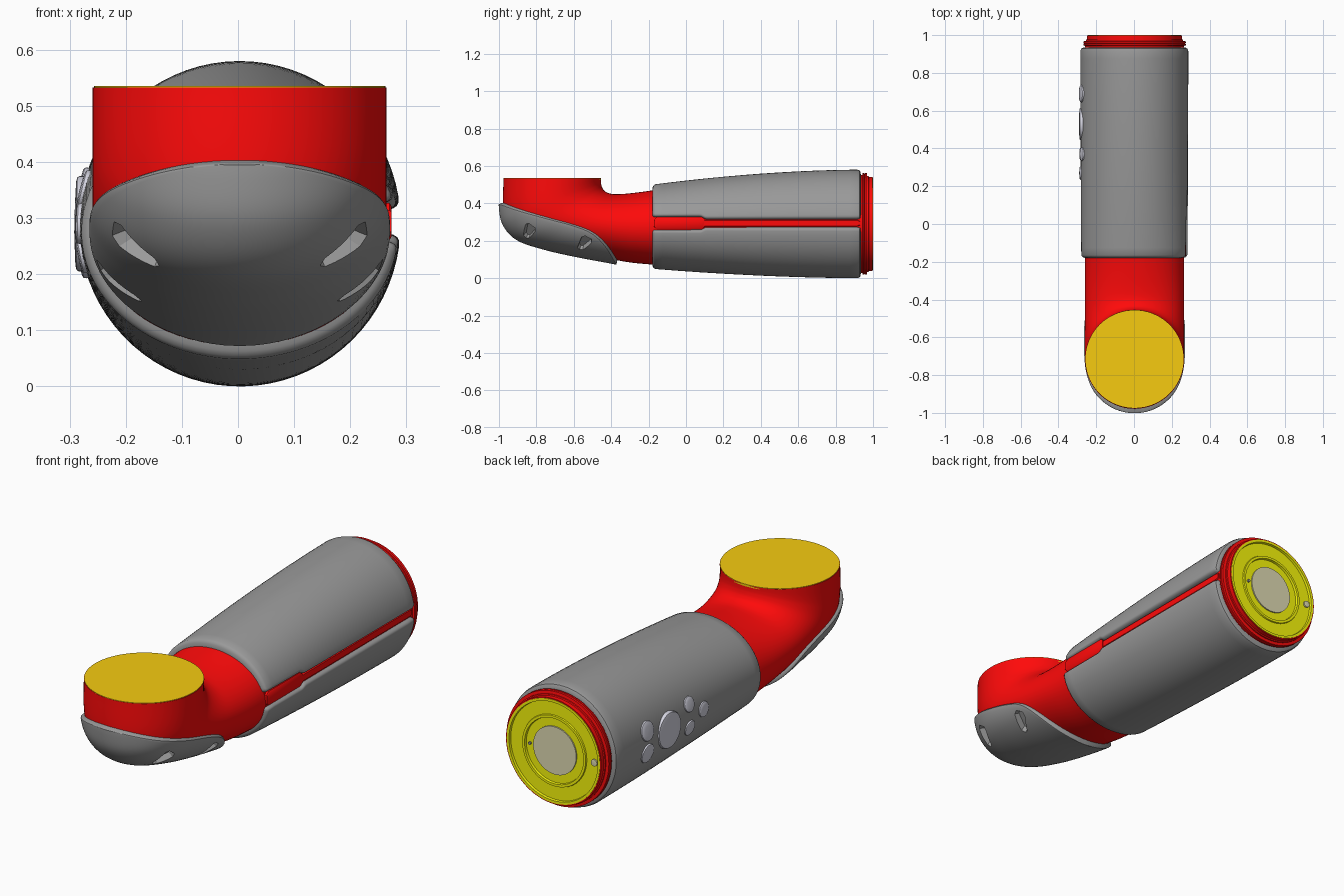
import bpy, bmesh
from math import pi, sin, cos, acos, asin, sqrt
from mathutils import Vector
from mathutils.bvhtree import BVHTree

if "Cube" in bpy.data.objects:
    bpy.data.objects.remove(bpy.data.objects["Cube"])


def material(name, rgb):
    m = bpy.data.materials.new(name)
    m.diffuse_color = (*rgb, 1)
    m.use_nodes = True
    m.node_tree.nodes["Principled BSDF"].inputs["Base Color"].default_value = m.diffuse_color
    return m


RED = material("red", (1.0, 0.003, 0.003))
GOLD = material("gold", (0.93, 0.6, 0.005))
YELLOW = material("yellow", (0.95, 0.95, 0.003))
BEIGE = material("beige", (0.74, 0.71, 0.45))
SILVER = material("silver", (0.66, 0.66, 0.75))
GREY = material("dark_grey", (0.32, 0.32, 0.32))


def loft(name, rows, mat=None, fill=True):
    """Skin closed loops of points into a solid."""
    bm = bmesh.new()
    vs = [[bm.verts.new(p) for p in r] for r in rows]
    n = len(rows[0])
    for a, b in zip(vs, vs[1:]):
        for i in range(n):
            j = (i + 1) % n
            bm.faces.new((a[i], a[j], b[j], b[i]))
    if fill:
        bm.faces.new(vs[0][::-1])
        bm.faces.new(vs[-1])
    bmesh.ops.recalc_face_normals(bm, faces=bm.faces)
    me = bpy.data.meshes.new(name)
    bm.to_mesh(me)
    bm.free()
    ob = bpy.data.objects.new(name, me)
    bpy.context.collection.objects.link(ob)
    if mat:
        me.materials.append(mat)
    return ob


def ellipse(c, u, w, n=72):
    return [c + u * cos(2 * pi * i / n) + w * sin(2 * pi * i / n) for i in range(n)]


def lathe(name, c, axis, profile, mat, n=72):
    """Revolve (radius, height) points about an axis through c."""
    axis = Vector(axis).normalized()
    u = axis.orthogonal().normalized()
    w = axis.cross(u)
    return loft(name, [ellipse(Vector(c) + axis * h, u * r, w * r, n) for r, h in profile], mat)


LIP = [(0, .03), (.002, .013), (.006, .005), (.012, .001), (.02, 0)]


def shell_loop(c, u, w, phi, dr, thick, n=44):
    """Closed cross-section of a curved plate: arc +-phi about u, with rounded lips."""
    edge = [(phi - min(o / .27, phi * (.1 + o * 20)) if o else phi, d) for o, d in LIP]
    a_in = edge[-1][0]
    arc = [(-a, d) for a, d in edge]
    arc += [(a_in * (2 * i / n - 1), 0) for i in range(1, n)]
    arc += [(a, d) for a, d in reversed(edge)]
    full = [(a, min(thick * .9, d + dr)) for a, d in arc] + [(a, thick) for a, d in reversed(arc)]
    return [c + u * (1 - d / u.length) * cos(a) + w * (1 - d / w.length) * sin(a) for a, d in full]


def catmull(keys, t):
    t = min(max(t, 0), 1) * (len(keys) - 1)
    i = min(int(t), len(keys) - 2)
    f = t - i
    k = [Vector(keys[min(max(j, 0), len(keys) - 1)]) for j in range(i - 1, i + 3)]
    return .5 * (2 * k[1] + (k[2] - k[0]) * f + (2 * k[0] - 5 * k[1] + 4 * k[2] - k[3]) * f * f
                 + (3 * k[1] - k[0] - 3 * k[2] + k[3]) * f ** 3)


# Elbow: each key is inner-bend point (y, z) and outer-bend point (y, z)
ELBOW = [(-.16, .472, -.16, .047), (-.26, .458, -.30, .06), (-.34, .45, -.44, .085),
         (-.395, .45, -.60, .115), (-.43, .462, -.76, .152), (-.446, .48, -.90, .20),
         (-.453, .50, -.975, .275), (-.455, .517, -1.0, .37), (-.455, .533, -1.0, .533)]


def section(t):
    k = catmull(ELBOW, t)
    return Vector((0, k[0], k[1])), Vector((0, k[2], k[3]))


rows = []
for i in range(57):
    top, bot = section(i / 56)
    bot += (top - bot).normalized() * .024
    rows.append(ellipse((top + bot) / 2, (bot - top) / 2, Vector((.262, 0, 0))))
elbow = loft("elbow", rows, RED)
lathe("elbow_top_plate", (0, -.715, .525), (0, 0, 1), [(.26, 0), (.26, .0105)], GOLD)

# Heel guard: part of the elbow skin lying below a curve drawn in the side view
RIM = [(-1.02, .404), (-.9, .366), (-.75, .327), (-.6, .287), (-.5, .245), (-.43, .175), (-.37, .07)]
rim = [catmull(RIM, i / 60) for i in range(61)] + [Vector((-.3, -.1)), Vector((1, -2))]


def covered(p):
    for a, b in zip(rim, rim[1:]):
        if a.x <= p.y <= b.x:
            return p.z < a.y + (b.y - a.y) * (p.y - a.x) / (b.x - a.x)
    return False


inside = [i / 2000 for i in range(2001) if covered(section(i / 2000)[1])]
lo, hi = inside[0], inside[-1]
rows, N = [], 60
for i in range(N + 1):
    top, bot = section((lo + hi) / 2 - (hi - lo) / 2 * cos(pi * i / N))
    a, b = 0, 1
    for _ in range(24):
        m = (a + b) / 2
        a, b = (m, b) if covered(bot.lerp(top, m)) else (a, m)
    phi = max(acos(1 - 2 * a), .03)
    dr = {0: .03, 1: .008, N - 1: .008, N: .03}.get(i, 0)
    rows.append(shell_loop((top + bot) / 2, (bot - top) / 2, Vector((.272, 0, 0)), phi, dr, .06))
guard = loft("heel_guard", rows, GREY)

# Wedge-shaped pockets in the guard, two per side
tree = BVHTree.FromPolygons([v.co.copy() for v in guard.data.vertices],
                            [tuple(p.vertices) for p in guard.data.polygons])
WEDGE = [(-.062, -.012), (-.05, -.026), (.035, -.034), (.056, -.022), (.056, .022), (.035, .032), (-.05, .008)]
for s in (-1, 1):
    for y, z, run in ((-.847, .248, (.08, .05, .075)), (-.55, .184, (.05, .05, .065))):
        hit, nrm, _, _ = tree.ray_cast(Vector((s, y, z)), Vector((-s, 0, 0)))
        if hit is None:
            continue
        if nrm.x * s < 0:
            nrm = -nrm
        u = Vector((run[0] * s, run[1], run[2]))
        u = (u - nrm * u.dot(nrm)).normalized()
        v = nrm.cross(u) * s
        for target, k in ((guard, 1), (elbow, 1.3)):
            cut = loft("pocket_cutter", [[hit + (u * a + v * b) * k * g + nrm * h * k for a, b in WEDGE]
                                         for h, g in ((.03, 1.25), (-.028, .75))], target.data.materials[0])
            cut.hide_render = True
            cut.hide_set(True)
            mod = target.modifiers.new("pocket", 'BOOLEAN')
            mod.operation, mod.object, mod.solver = 'DIFFERENCE', cut, 'EXACT'


# Forearm: grey sleeve split along the right side, over a red core
def sleeve_size(y):
    f = max(0, (.935 - y) / 1.115) ** 1.8
    top, bot = .58 - .08 * f, .05 * f
    return (top + bot) / 2, (top - bot) / 2, .287 - .005 * f


SPLIT_Z = .294
stations = [(-.18, .028), (-.178, .013), (-.173, .005), (-.165, 0)]
stations += [(-.165 + .235 * i / 6, 0) for i in range(1, 7)]
stations += [(.08, 0), (.088, 0), (.096, 0), (.104, 0), (.115, 0)]
stations += [(.115 + .8 * i / 20, 0) for i in range(1, 21)]
stations += [(.928, .004), (.933, .012), (.935, .028)]
rows = []
for y, dr in stations:
    zc, hz, hx = sleeve_size(y)
    k = min(max((y - .075) / .035, 0), 1)
    gap = .036 - .014 * k * k * (3 - 2 * k)
    if y < -.16 or y > .92:
        gap += dr * .5
    tilt = asin((zc - SPLIT_Z) / hz)
    u, w = Vector((-hx, 0, 0)), Vector((0, 0, hz))
    rows.append(shell_loop(Vector((0, y, zc)), u * cos(tilt) + w * sin(tilt), w * cos(tilt) - u * sin(tilt),
                           pi - asin(gap / hz), dr, .045, 72))
loft("forearm_sleeve", rows, GREY)

rows = []
for i in range(21):
    y = -.17 + 1.105 * i / 20
    zc, hz, hx = sleeve_size(y)
    rows.append(ellipse(Vector((0, y, zc)), Vector((.264, 0, 0)), Vector((0, 0, hz - .026))))
loft("forearm_core", rows, RED)

# Raised tongue and rail inside the sleeve split
for name, y0, y1, h, x1 in (("split_tongue", -.17, .1, .033, .271), ("split_rail", .05, .93, .018, .269)):
    rows = []
    for y, k in ((y0, .6), (y0 + .015, 1), (y1 - .015, 1), (y1, .6)):
        rows.append([Vector((x, y, SPLIT_Z + z * h * k)) for x, z in
                     ((.22, -1), (x1 - .004, -1), (x1, -.8), (x1, .8), (x1 - .004, 1), (.22, 1))])
    loft(name, rows, RED)

# Back end collar, stepped coupling plate and centre disc
END = (0, 0, .29)
lathe("end_collar", END, (0, 1, 0), [(.2, .92), (.262, .92), (.262, .943), (.271, .945), (.271, .953),
      (.266, .955), (.271, .957), (.271, .967), (.257, .969), (.257, .976), (.252, .978),
      (.252, .998), (.246, .998), (.246, .96)], RED)
lathe("coupling_plate", END, (0, 1, 0), [(.247, .965), (.247, 1), (.235, 1), (.233, .989), (.17, .989),
      (.168, .995), (.156, .995), (.154, .984), (.12, .984)], YELLOW)
lathe("centre_disc", END, (0, 1, 0), [(.114, .97), (.114, .99)], BEIGE)
lathe("key_socket", (-.212, 0, .29), (0, 1, 0), [(.016, .98), (.016, .996), (.009, .997)], BEIGE, 20)
lathe("locating_pin", (.133, 0, .29), (0, 1, 0), [(.007, .98), (.007, .992)], GREY, 16)

# Buttons on the left side: y, z, radius
for y, z, r in ((.69, .345, .046), (.69, .238, .046), (.53, .29, .085),
                (.37, .35, .036), (.37, .238, .036), (.27, .29, .036)):
    zc, hz, hx = sleeve_size(y)
    x = -hx * sqrt(1 - ((z - zc) / hz) ** 2)
    lathe("button", (x, y, z), (x / hx ** 2, 0, (z - zc) / hz ** 2),
          [(r, -.02), (r, 0), (r * .97, .004), (r * .88, .006), (r * .5, .0075), (r * .05, .008)], SILVER, 40)

# Centre on x, then smooth shading with crisp edges
for ob in bpy.context.scene.objects:
    ob.location.x += .003
    if not ob.hide_render:
        ob.select_set(True)
        bpy.context.view_layer.objects.active = ob
bpy.ops.object.shade_smooth_by_angle(angle=.6)
